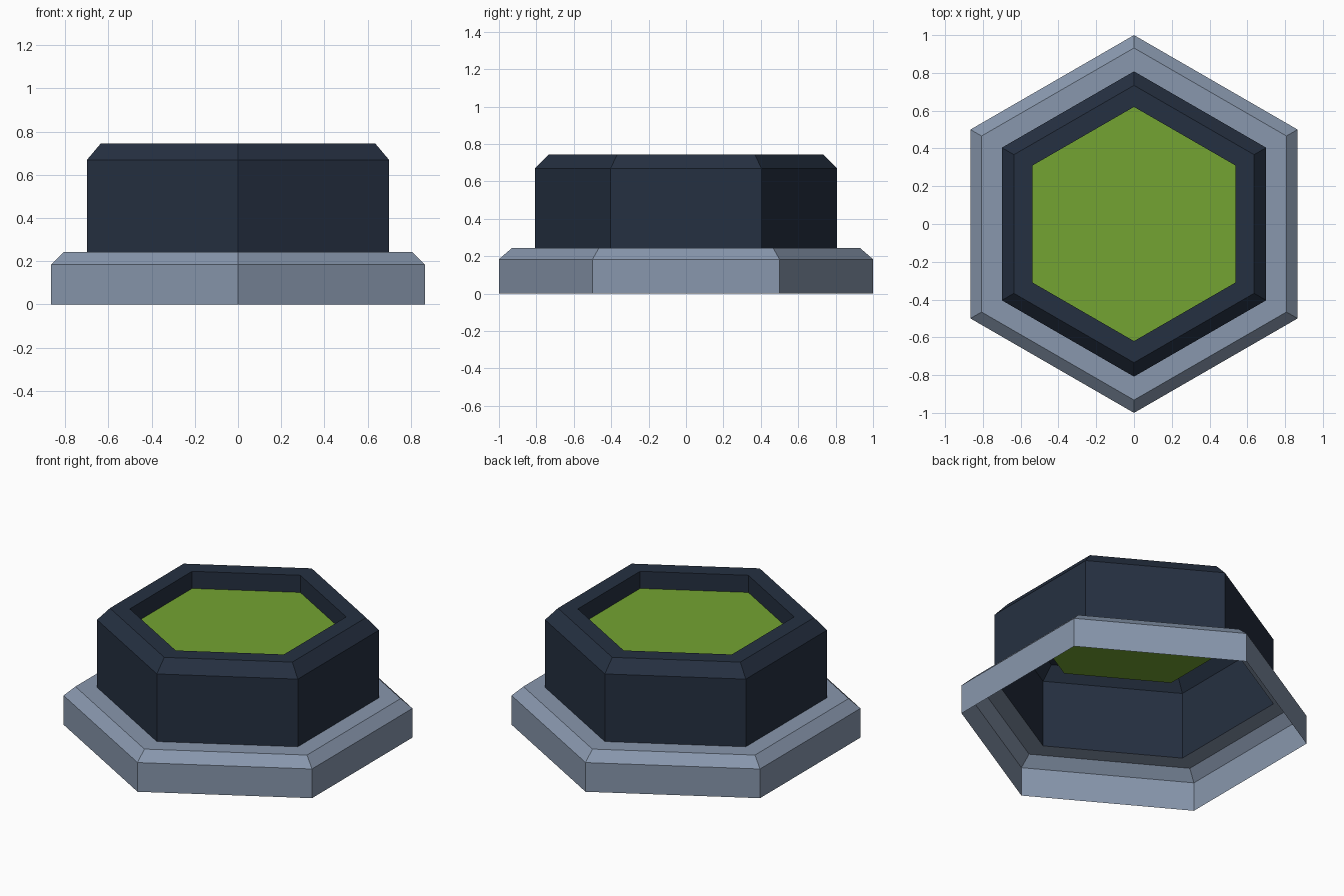
import bpy, bmesh, math

if "Cube" in bpy.data.objects:
    bpy.data.objects.remove(bpy.data.objects["Cube"])


def srgb(*c):
    return [((v / 255 + 0.055) / 1.055) ** 2.4 for v in c] + [1.0]


def material(name, *rgb):
    m = bpy.data.materials.new(name)
    m.diffuse_color = srgb(*rgb)
    m.use_nodes = True
    m.node_tree.nodes["Principled BSDF"].inputs["Base Color"].default_value = m.diffuse_color
    return m


def hex_shell(name, profile, mat, cap=False):
    """Hexagonal sheet swept through (radius, z) rings, corners on the y axis."""
    bm = bmesh.new()
    rings = []
    for r, z in profile:
        angles = [math.radians(90 + 60 * i) for i in range(6)]
        rings.append([bm.verts.new((r * math.cos(a), r * math.sin(a), z)) for a in angles])
    for lo, hi in zip(rings, rings[1:]):
        for i in range(6):
            j = (i + 1) % 6
            bm.faces.new((lo[i], lo[j], hi[j], hi[i]))
    if cap:
        bm.faces.new(rings[-1])
    mesh = bpy.data.meshes.new(name)
    bm.to_mesh(mesh)
    bm.free()
    mesh.materials.append(mat)
    obj = bpy.data.objects.new(name, mesh)
    bpy.context.collection.objects.link(obj)
    return obj


grey = material("blue_grey", 136, 151, 173)
navy = material("dark_navy", 37, 48, 65)
green = material("leaf_green", 116, 163, 50)

# wide base flange, open underneath
hex_shell("base_flange", [(1.0, 0), (1.0, 0.184), (0.932, 0.243), (0.808, 0.243)], grey)

# hollow body with bevelled rim and recess wall
hex_shell("body", [(0.808, 0.243), (0.808, 0.669), (0.734, 0.745),
                   (0.62, 0.745), (0.62, 0.637)], navy)

# sunken top panel
hex_shell("top_panel", [(0.62, 0.637)], green, cap=True)
